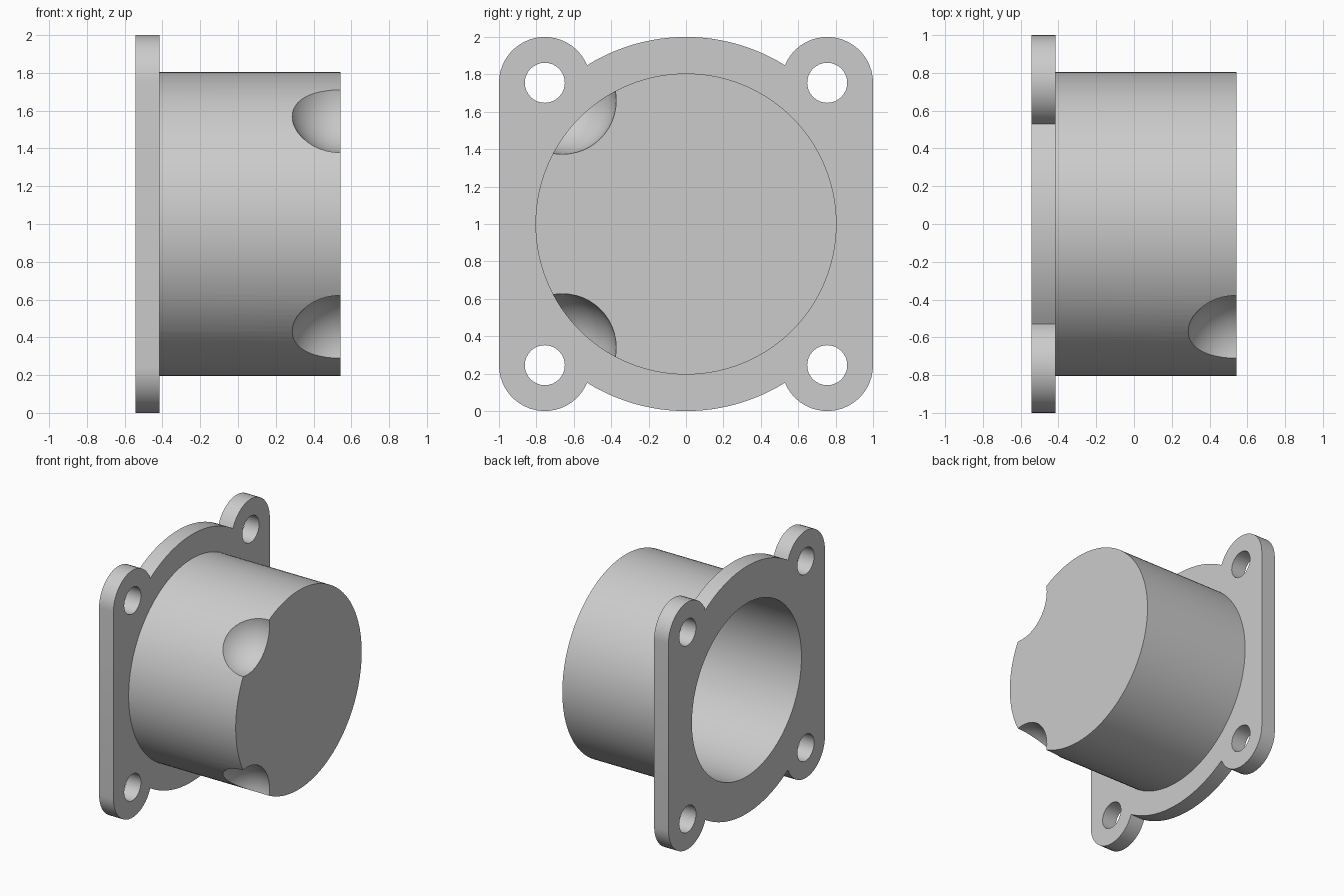
import bpy, bmesh
from math import cos, sin, acos, atan2, pi, sqrt, radians
from mathutils import Matrix

if "Cube" in bpy.data.objects:
    bpy.data.objects.remove(bpy.data.objects["Cube"])

X0, XF, X1 = -0.543, -0.415, 0.543   # flange back, flange front, closed end
EAR, EAR_R = 0.755, 0.245            # ear centre offset and radius
DIMPLE, DIMPLE_R = 0.66, 0.287       # dimple centre offset and radius


def finish(bm, name):
    bmesh.ops.recalc_face_normals(bm, faces=bm.faces)
    mesh = bpy.data.meshes.new(name)
    bm.to_mesh(mesh)
    bm.free()
    ob = bpy.data.objects.new(name, mesh)
    bpy.context.collection.objects.link(ob)
    return ob


def cylinder(name, r, xa, xb, y=0.0, z=1.0, sides=128):
    bm = bmesh.new()
    m = Matrix.Translation(((xa + xb) / 2, y, z)) @ Matrix.Rotation(pi / 2, 4, 'Y')
    bmesh.ops.create_cone(bm, cap_ends=True, segments=sides, radius1=r, radius2=r,
                          depth=xb - xa, matrix=m)
    return finish(bm, name)


def sphere(name, r, y, z):
    bm = bmesh.new()
    m = Matrix.Translation((X1, y, z)) @ Matrix.Rotation(pi / 2, 4, 'Y')
    bmesh.ops.create_uvsphere(bm, u_segments=48, v_segments=24, radius=r, matrix=m)
    return finish(bm, name)


def boolean(ob, tool, op):
    tool.hide_render = True
    mod = ob.modifiers.new(op, 'BOOLEAN')
    mod.object, mod.operation, mod.solver = tool, op, 'EXACT'
    bpy.context.view_layer.objects.active = ob
    bpy.ops.object.modifier_apply(modifier=mod.name)
    bpy.data.objects.remove(tool, do_unlink=True)


# flange outline: one corner ear and an eighth of the big rim, mirrored around
d = EAR * sqrt(2)
meet = pi / 4 + acos((d * d + 1 - EAR_R ** 2) / (2 * d))
ear_end = atan2(sin(meet) - EAR, cos(meet) - EAR)
quarter = [(EAR + EAR_R * cos(ear_end * i / 20), EAR + EAR_R * sin(ear_end * i / 20))
           for i in range(20)]
quarter += [(cos(meet + (pi / 2 - meet) * i / 12), sin(meet + (pi / 2 - meet) * i / 12))
            for i in range(13)]
upper = quarter + [(-y, z) for y, z in reversed(quarter[:-1])]
outline = upper + [(y, -z) for y, z in reversed(upper)]

bm = bmesh.new()
face = bm.faces.new([bm.verts.new((X0, y, z + 1)) for y, z in outline])
ext = bmesh.ops.extrude_face_region(bm, geom=[face])
bmesh.ops.translate(bm, vec=(XF - X0, 0, 0),
                    verts=[v for v in ext['geom'] if isinstance(v, bmesh.types.BMVert)])
housing = finish(bm, "flanged_cup")

# cup barrel
boolean(housing, cylinder("barrel", 0.805, -0.48, X1), 'UNION')

# bore, keeping a thin wall behind each dimple
bore = cylinder("bore_cutter", 0.70, -0.7, X1 - 0.07)
for s in (-1, 1):
    boolean(bore, sphere("dimple_wall", DIMPLE_R + 0.05, -DIMPLE, 1 + s * DIMPLE), 'DIFFERENCE')
boolean(housing, bore, 'DIFFERENCE')

# two scooped dimples on the front edge of the closed end
for s in (-1, 1):
    boolean(housing, sphere("dimple_cutter", DIMPLE_R, -DIMPLE, 1 + s * DIMPLE), 'DIFFERENCE')

# four bolt holes
for sy in (-1, 1):
    for sz in (-1, 1):
        boolean(housing, cylinder("hole_cutter", 0.107, -0.7, -0.3, sy * EAR, 1 + sz * EAR, 32),
                'DIFFERENCE')

# smooth curved walls, crisp edges
bpy.ops.object.select_all(action='DESELECT')
housing.select_set(True)
bpy.context.view_layer.objects.active = housing
bpy.ops.object.shade_smooth_by_angle(angle=radians(30))
